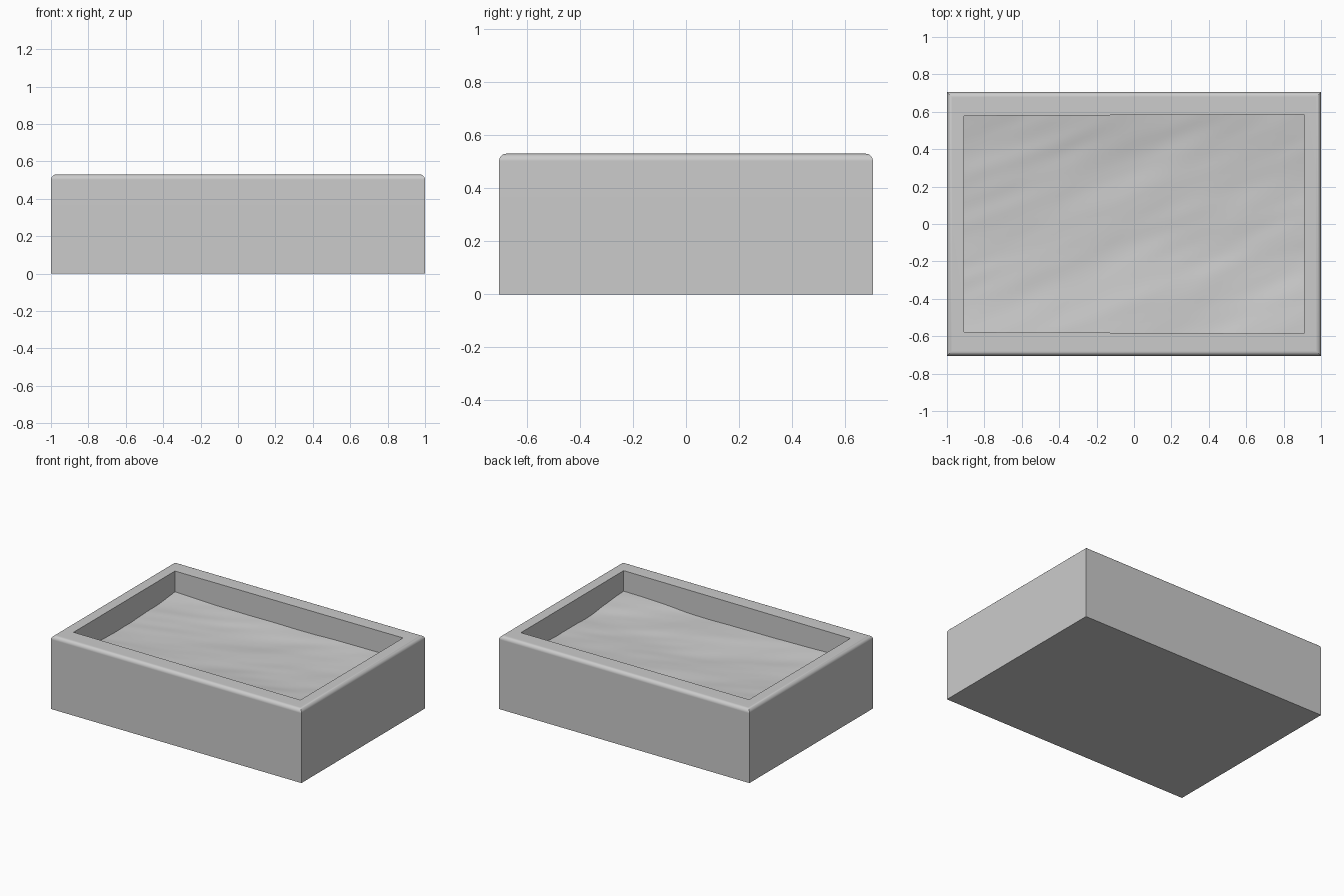
import bpy, bmesh
from mathutils import Vector, noise

if "Cube" in bpy.data.objects:
    bpy.data.objects.remove(bpy.data.objects["Cube"])

HX, HY, H = 1.0, 0.705, 0.53      # outer half sizes and height
IX, IY = 0.908, 0.582             # opening half sizes
WALL_END = 0.31                   # inner walls stop just under the soil


def add_object(name, bm):
    bmesh.ops.recalc_face_normals(bm, faces=bm.faces)
    mesh = bpy.data.meshes.new(name)
    bm.to_mesh(mesh)
    bm.free()
    obj = bpy.data.objects.new(name, mesh)
    bpy.context.collection.objects.link(obj)
    bpy.context.view_layer.objects.active = obj
    obj.select_set(True)
    bpy.ops.object.shade_smooth_by_angle(angle=0.6)
    obj.select_set(False)
    return obj


# The opening is a touch wider at its right end
def opening_y(x):
    return IY + 0.004 * x


# Box with a recessed opening, top outer edges rounded
bm = bmesh.new()


def ring(x, y, z):
    return [bm.verts.new((sx * x, sy * (y(sx) if callable(y) else y), z))
            for sx, sy in ((-1, -1), (1, -1), (1, 1), (-1, 1))]


rings = [ring(HX, HY, 0), ring(HX, HY, H),
         ring(IX, opening_y, H), ring(IX, opening_y, WALL_END)]
for a, b in zip(rings, rings[1:]):
    for i in range(4):
        j = (i + 1) % 4
        bm.faces.new((a[i], a[j], b[j], b[i]))
bm.faces.new(rings[0])
rim = [e for e in bm.edges if all(v in rings[1] for v in e.verts)]
bmesh.ops.bevel(bm, geom=rim, offset=0.028, segments=5, profile=0.5, affect='EDGES')
box = add_object("planter_box", bm)
flat = box.modifiers.new("flat_walls", 'WEIGHTED_NORMAL')
flat.keep_sharp = True

# Soil: shallow dish rising to the corners, with soft diagonal ripples
bm = bmesh.new()
bmesh.ops.create_grid(bm, x_segments=90, y_segments=60, size=1)
for v in bm.verts:
    u, w = v.co.x, v.co.y
    x, y = u * IX, w * opening_y(u)
    ripple = noise.noise(Vector((2 * x - y, -x + 3.5 * y, 3.1)))
    fine = noise.noise(Vector((4 * x - 3 * y, -3 * x + 10 * y, 7.7)))
    z = 0.335 + 0.015 * u * u + 0.03 * w * w + 0.01 * ripple + 0.003 * fine
    v.co = (x, y, z)
add_object("soil", bm)
